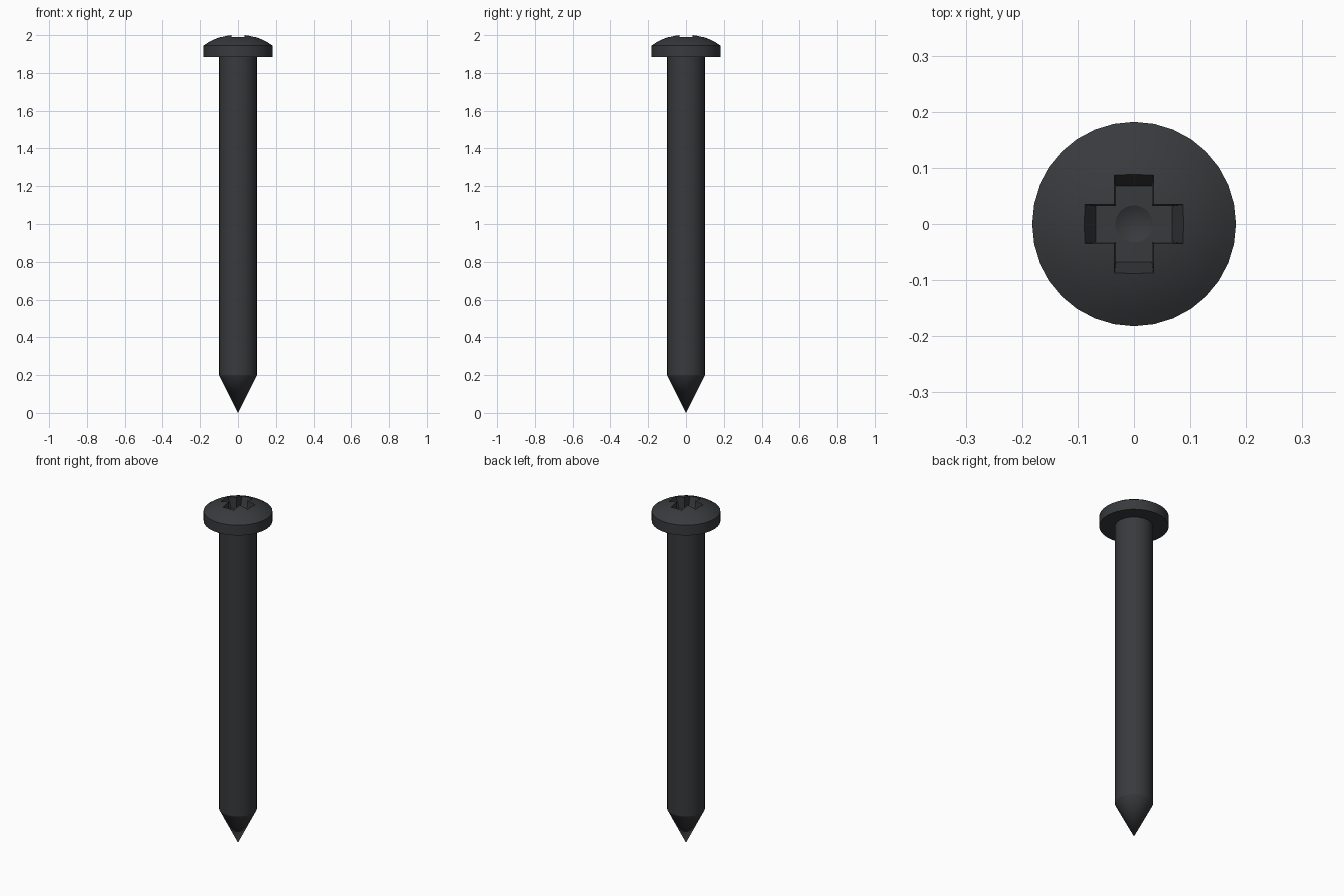
import bpy, bmesh, math

if "Cube" in bpy.data.objects:
    bpy.data.objects.remove(bpy.data.objects["Cube"])

SIDES = 32


def make_object(name, bm):
    bmesh.ops.recalc_face_normals(bm, faces=bm.faces)
    mesh = bpy.data.meshes.new(name)
    bm.to_mesh(mesh)
    bm.free()
    obj = bpy.data.objects.new(name, mesh)
    bpy.context.collection.objects.link(obj)
    return obj


def skin(bm, rings):
    """Bridge successive equal-length rings of points."""
    rings = [[bm.verts.new(p) for p in ring] for ring in rings]
    for a, b in zip(rings, rings[1:]):
        n = len(a)
        for i in range(n):
            j = (i + 1) % n
            bm.faces.new((a[i], a[j], b[j], b[i]))
    return rings


def lathe(name, profile):
    """Closed solid of revolution; the first and last points lie on the axis."""
    bm = bmesh.new()
    rings = skin(bm, [[(r * math.cos(2 * math.pi * i / SIDES),
                        r * math.sin(2 * math.pi * i / SIDES), z)
                       for i in range(SIDES)] for r, z in profile])
    bmesh.ops.remove_doubles(bm, verts=rings[0] + rings[-1], dist=1e-6)
    return make_object(name, bm)


def cross(l, w, z):
    pts = [(l, -w), (l, w), (w, w)]
    out = []
    for k in range(4):
        c, s = ((1, 0), (0, 1), (-1, 0), (0, -1))[k]
        out += [(x * c - y * s, x * s + y * c, z) for x, y in pts]
    return out


# Pointed shank and domed pan head
rim_r, rim_z, apex = 0.182, 1.945, 2.004
rise = apex - rim_z
ball = (rim_r ** 2 + rise ** 2) / (2 * rise)
dome = []
for i in range(9):
    r = rim_r * (1 - i / 8)
    dome.append((r, apex - ball + math.sqrt(ball ** 2 - r ** 2)))
screw = lathe("screw", [(0, 0), (0.1, 0.2), (0.1, 1.885), (rim_r, 1.885)] + dome)

# Tapered cross recess
bm = bmesh.new()
rings = skin(bm, [cross(0.068, 0.032, 1.93), cross(0.094, 0.0355, 2.01)])
for ring in rings:
    bm.faces.new(ring)
cross_cutter = make_object("cross_cutter", bm)

# Conical dimple at the bottom of the recess
dimple_cutter = lathe("dimple_cutter", [(0, 1.912), (0.033, 1.93), (0.033, 1.94), (0, 1.94)])

bpy.context.view_layer.objects.active = screw
screw.select_set(True)
for cutter in (cross_cutter, dimple_cutter):
    cutter.hide_render = True
    mod = screw.modifiers.new("recess", 'BOOLEAN')
    mod.operation = 'DIFFERENCE'
    mod.solver = 'EXACT'
    mod.object = cutter
    bpy.ops.object.modifier_apply(modifier=mod.name)
    bpy.data.objects.remove(cutter)
bpy.ops.object.shade_smooth_by_angle(angle=math.radians(25))

# Dark metal
metal = bpy.data.materials.new("dark_metal")
metal.diffuse_color = (0.04, 0.042, 0.046, 1)
metal.use_nodes = True
metal.node_tree.nodes["Principled BSDF"].inputs["Base Color"].default_value = metal.diffuse_color
screw.data.materials.clear()
screw.data.materials.append(metal)
